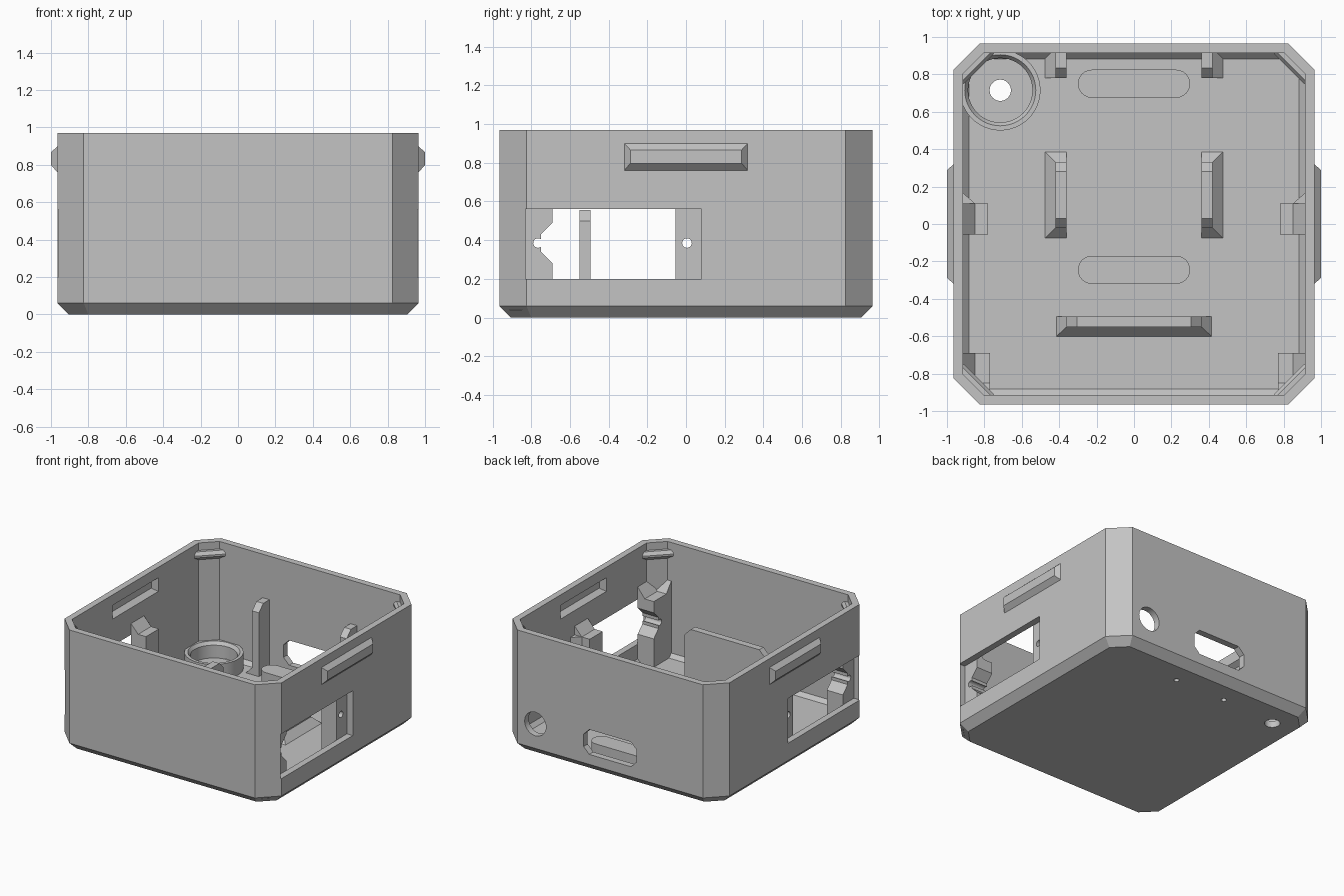
import bpy, bmesh, math
from mathutils import Vector

if "Cube" in bpy.data.objects:
    bpy.data.objects.remove(bpy.data.objects["Cube"])

grey = bpy.data.materials.new("warm_grey_plastic")
grey.diffuse_color = (0.55, 0.55, 0.55, 1)
grey.use_nodes = True
grey.node_tree.nodes["Principled BSDF"].inputs["Base Color"].default_value = grey.diffuse_color


def finish(name, bm, mat=True):
    bmesh.ops.recalc_face_normals(bm, faces=bm.faces)
    me = bpy.data.meshes.new(name)
    bm.to_mesh(me)
    bm.free()
    ob = bpy.data.objects.new(name, me)
    bpy.context.collection.objects.link(ob)
    me.materials.append(grey)
    return ob


def loft(name, rings, closed=False):
    """Join equal-length point rings; cap the ends unless closed into a loop."""
    bm = bmesh.new()
    vs = [[bm.verts.new(p) for p in r] for r in rings]
    n = len(vs[0])
    for k in range(len(vs) if closed else len(vs) - 1):
        a, b = vs[k], vs[(k + 1) % len(vs)]
        for i in range(n):
            j = (i + 1) % n
            bm.faces.new((a[i], a[j], b[j], b[i]))
    if not closed:
        bm.faces.new(vs[0])
        bm.faces.new(vs[-1])
    return finish(name, bm)


def prism(name, pts, axis, a, b):
    """Extrude a 2D outline along an axis from a to b."""
    put = {'x': lambda p, t: (t, p[0], p[1]),
           'y': lambda p, t: (p[0], t, p[1]),
           'z': lambda p, t: (p[0], p[1], t)}[axis]
    return loft(name, [[put(p, t) for p in pts] for t in (a, b)])


def circle(cx, cy, r, n=32):
    return [(cx + r * math.cos(2 * math.pi * i / n), cy + r * math.sin(2 * math.pi * i / n))
            for i in range(n)]


def rect(x0, x1, y0, y1):
    return [(x0, y0), (x1, y0), (x1, y1), (x0, y1)]


def frustum(name, r0, z0, r1, z1):
    return loft(name, [[(x, y, z) for x, y in rect(*r)] for r, z in ((r0, z0), (r1, z1))])


def side_frustum(name, s, x0, h0, z0, x1, h1, z1):
    """Tapered block pointing along x: half-length h and height range z at each end."""
    return loft(name, [[(s * x, y, z) for y, z in rect(-h, h, *zz)]
                       for x, h, zz in ((x0, h0, z0), (x1, h1, z1))])


def octagon(h, c, z):
    k = h - c
    return [(x, y, z) for x, y in ((h, -k), (h, k), (k, h), (-k, h),
                                   (-h, k), (-h, -k), (-k, -h), (k, -h))]


def cut(ob, cutters):
    for c in cutters:
        m = ob.modifiers.new("cut", 'BOOLEAN')
        m.operation = 'DIFFERENCE'
        m.solver = 'EXACT'
        m.object = c
    dg = bpy.context.evaluated_depsgraph_get()
    me = bpy.data.meshes.new_from_object(ob.evaluated_get(dg))
    ob.modifiers.clear()
    ob.data = me
    for c in cutters:
        bpy.data.objects.remove(c)


def smooth(ob):
    bpy.ops.object.select_all(action='DESELECT')
    ob.select_set(True)
    bpy.context.view_layer.objects.active = ob
    bpy.ops.object.shade_smooth_by_angle(angle=math.radians(30))


FLOOR = 0.052
WALL = 0.913

# Open box shell with chamfered corners and bottom edge
shell = loft("case_shell", [
    octagon(0.905, 0.105, 0), octagon(0.965, 0.14, 0.06), octagon(0.965, 0.14, 0.97),
    octagon(WALL, 0.1095, 0.97), octagon(WALL, 0.1095, 0.0815), octagon(0.8835, 0.092, FLOOR)])

cutters = []
for s in (1, -1):
    # side windows, snap recesses, blind screw holes
    cutters.append(prism("window_cutter", rect(-0.83, 0.08, 0.2, 0.56), 'x', s * 0.85, s * 1.1))
    cutters.append(side_frustum("recess_cutter", s, 0.90, 0.30, (0.767, 0.893),
                                0.955, 0.262, (0.803, 0.862)))
    cutters.append(prism("screw_cutter", circle(s * 0.225, 0.75, 0.02, 16), 'z', -0.05, 0.03))
# back socket hole, cable slot and drain hole
cutters.append(prism("socket_cutter", circle(0.665, 0.256, 0.095), 'y', 0.85, 1.1))
slot = [(-0.235, 0.19), (-0.185, 0.14), (0.185, 0.14), (0.235, 0.19),
        (0.235, 0.29), (0.185, 0.34), (-0.185, 0.34), (-0.235, 0.29)]
cutters.append(prism("slot_cutter", slot, 'y', 0.85, 1.1))
cutters.append(prism("drain_cutter", circle(-0.715, 0.715, 0.057), 'z', -0.1, 0.1))

# Outer snap bumps, joined to the wall
for s in (1, -1):
    bump = side_frustum("snap_bump", s, 0.964, 0.32, (0.76, 0.90), 1.0, 0.288, (0.797, 0.867))
    cut(bump, [side_frustum("bump_cutter", s, 0.90, 0.30, (0.767, 0.893),
                            0.955, 0.262, (0.803, 0.862))])
cut(shell, cutters)
smooth(shell)

# Round cup around the drain hole
cup_profile = [(0.215, 0.04), (0.215, 0.18), (0.19, 0.18), (0.172, 0.155), (0.172, 0.04)]
cup = loft("round_cup", [[(x, y, z) for x, y in circle(-0.715, 0.715, r, 48)]
                         for r, z in cup_profile], closed=True)
smooth(cup)

# Oblong floor pads
for y in (0.75, -0.245):
    pts = []
    for i in range(26):
        k = i if i < 13 else i - 1
        a = -math.pi / 2 + math.pi * k / 12
        pts.append(((0.225 if i < 13 else -0.225) + 0.075 * math.cos(a), y + 0.075 * math.sin(a)))
    smooth(prism("oblong_pad", pts, 'z', 0.04, 0.16))

# Front stop plate with sloped foot
prism("front_stop_plate", [(-0.36, 0.05), (0.36, 0.05), (0.36, 0.50), (0.305, 0.555),
                           (-0.305, 0.555), (-0.36, 0.50)], 'y', -0.55, -0.495)
frustum("front_stop_foot", (-0.42, 0.42, -0.605, -0.495), FLOOR - 0.005,
        (-0.36, 0.36, -0.55, -0.495), 0.11)

for s in (1, -1):
    # Side guide plates with sloped feet
    prism("guide_plate", [(-0.02, 0.05), (0.33, 0.05), (0.33, 0.30), (0.28, 0.35),
                          (0.03, 0.35), (-0.02, 0.30)], 'x', s * 0.36, s * 0.42)
    frustum("guide_foot", (s * 0.36, s * 0.48, -0.08, 0.39), FLOOR - 0.005,
            (s * 0.36, s * 0.42, -0.02, 0.33), 0.11)

    # Back guide posts against the wall
    prism("back_post", [(0.78, 0.05), (0.93, 0.05), (0.93, 0.62), (0.835, 0.62),
                        (0.78, 0.565)], 'x', s * 0.36, s * 0.42)
    frustum("back_post_foot", (s * 0.36, s * 0.48, 0.78, 0.93), FLOOR - 0.005,
            (s * 0.36, s * 0.42, 0.78, 0.93), 0.11)

    # Front corner pillars with a V notch and screw hole
    pillar = prism("front_pillar", [(s * x, y) for x, y in (
        (0.77, -0.69), (WALL, -0.69), (WALL, -0.85), (0.85, -WALL), (0.77, -WALL))],
        'z', 0.04, 0.58)
    notch = [(-0.68, 0.27), (-0.75, 0.34), (-0.75, 0.43), (-0.68, 0.50)]
    cut(pillar, [prism("notch_cutter", notch, 'x', s * 0.7, s * 1.0),
                 prism("hole_cutter", circle(-0.765, 0.385, 0.025, 16), 'x', s * 0.7, s * 1.0)])
    prism("pillar_side_gusset", [(s * 0.85, 0.58), (s * WALL, 0.66), (s * WALL, 0.57),
                                 (s * 0.85, 0.57)], 'y', -0.85, -0.69)
    prism("pillar_front_gusset", [(-0.85, 0.58), (-WALL, 0.66), (-WALL, 0.57),
                                  (-0.85, 0.57)], 'x', s * 0.77, s * 0.86)

    # Middle pillars with screw hole and sloped top
    mid = prism("middle_pillar", [(s * x, y) for x, y in (
        (0.78, -0.055), (WALL, -0.055), (WALL, 0.165), (0.85, 0.11), (0.78, 0.11))],
        'z', 0.04, 0.58)
    cut(mid, [prism("hole_cutter", circle(0.005, 0.385, 0.025, 16), 'x', s * 0.7, s * 1.0)])
    prism("middle_gusset", [(s * 0.85, 0.58), (s * WALL, 0.65), (s * WALL, 0.57),
                            (s * 0.85, 0.57)], 'y', -0.055, 0.11)

    # Catch bars across the inner corners below the rim
    for t in (1, -1):
        out = Vector((s, t, 0)).normalized()
        tan = Vector((-t, s, 0)).normalized()
        profile = [(1.225, 0.91), (1.19, 0.91), (1.172, 0.885), (1.172, 0.87), (1.225, 0.825)]
        loft("corner_catch", [[out * r + tan * w + Vector((0, 0, z)) for r, z in profile]
                              for w in (-0.115, 0.115)])
